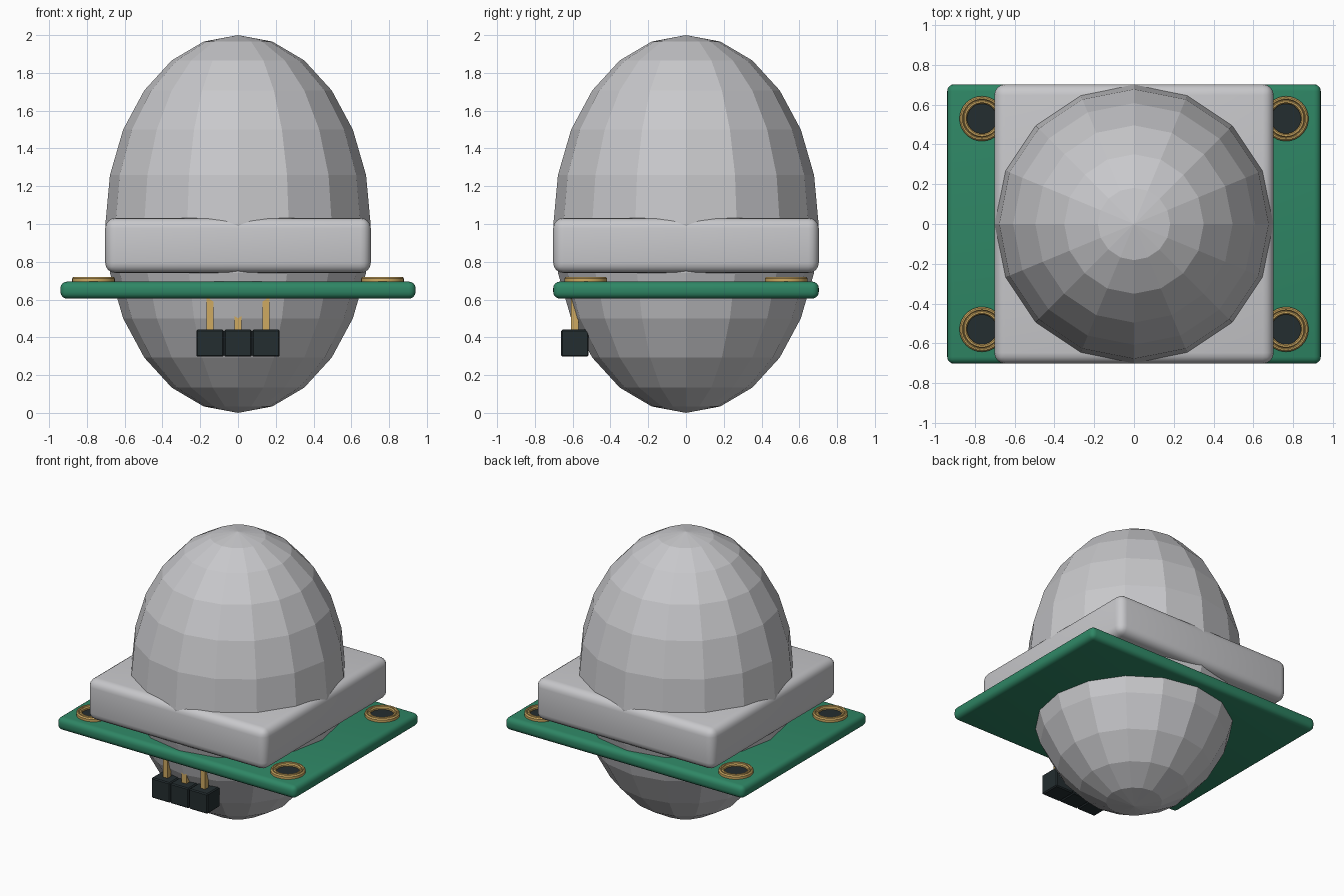
import bpy, bmesh, math
from mathutils import Matrix

if "Cube" in bpy.data.objects:
    bpy.data.objects.remove(bpy.data.objects["Cube"])


def material(name, rgb):
    m = bpy.data.materials.new(name)
    m.diffuse_color = (*rgb, 1)
    m.use_nodes = True
    m.node_tree.nodes["Principled BSDF"].inputs["Base Color"].default_value = m.diffuse_color
    return m


GREY = material("light_grey_plastic", (0.58, 0.58, 0.60))
GREEN = material("board_green", (0.028, 0.24, 0.13))
GOLD = material("gold_metal", (0.62, 0.40, 0.12))
BLACK = material("dark_plastic", (0.017, 0.026, 0.029))


def make_object(name, bm, mat, smooth=None):
    bmesh.ops.recalc_face_normals(bm, faces=bm.faces)
    me = bpy.data.meshes.new(name)
    bm.to_mesh(me)
    bm.free()
    me.materials.append(mat)
    ob = bpy.data.objects.new(name, me)
    bpy.context.collection.objects.link(ob)
    if smooth:
        bpy.ops.object.select_all(action='DESELECT')
        ob.select_set(True)
        bpy.context.view_layer.objects.active = ob
        bpy.ops.object.shade_smooth_by_angle(angle=math.radians(smooth))
    return ob


def box(name, x, y, z, mat, bevel=0.0, segments=1, smooth=None):
    """Box from (min, max) ranges, optionally with rounded edges."""
    bm = bmesh.new()
    bmesh.ops.create_cube(bm, size=1)
    for v in bm.verts:
        for i, (lo, hi) in enumerate((x, y, z)):
            v.co[i] = hi if v.co[i] > 0 else lo
    if bevel:
        bmesh.ops.bevel(bm, geom=bm.edges[:], offset=bevel, segments=segments,
                        profile=0.5, affect='EDGES')
    return make_object(name, bm, mat, smooth)


def lathe(name, profile, centre, mat, sides=32):
    """Closed profile of (radius, height) points spun about a vertical axis."""
    bm = bmesh.new()
    rings = [[bm.verts.new((centre[0] + r * math.cos(a), centre[1] + r * math.sin(a), z))
              for r, z in profile]
             for a in (2 * math.pi * i / sides for i in range(sides))]
    n = len(profile)
    for i in range(sides):
        p, q = rings[i], rings[(i + 1) % sides]
        for j in range(n):
            k = (j + 1) % n
            bm.faces.new((p[j], q[j], q[k], p[k]))
    return make_object(name, bm, mat, 35)


# faceted egg-shaped lens through the board
bm = bmesh.new()
bmesh.ops.create_uvsphere(bm, u_segments=16, v_segments=12, radius=1,
                          matrix=Matrix.Translation((0, 0, 1)) @ Matrix.Diagonal((0.702, 0.702, 1, 1)))
make_object("lens_dome", bm, GREY)

# square housing and circuit board with rounded edges
box("housing", (-0.703, 0.703), (-0.703, 0.703), (0.74, 1.032), GREY, 0.055, 4, 40)
box("circuit_board", (-0.94, 0.94), (-0.703, 0.703), (0.605, 0.695), GREEN, 0.035, 4, 40)

# mounting holes: stepped gold rim with a dark disc inside
RIM = [(0.113, 0.69), (0.113, 0.712), (0.106, 0.72), (0.099, 0.72), (0.094, 0.712),
       (0.089, 0.72), (0.081, 0.72), (0.075, 0.712), (0.075, 0.69)]
for sx, side in ((-1, "left"), (1, "right")):
    for sy, end in ((-1, "front"), (1, "back")):
        c = (sx * 0.765, sy * 0.53)
        lathe(f"hole_rim_{side}_{end}", RIM, c, GOLD)
        bm = bmesh.new()
        bmesh.ops.create_cone(bm, cap_ends=True, segments=32, radius1=0.077, radius2=0.077,
                              depth=0.008, matrix=Matrix.Translation((*c, 0.697)))
        make_object(f"hole_disc_{side}_{end}", bm, BLACK)

# three-pin connector hanging below the board
for i in (-1, 0, 1):
    x = i * 0.148
    box(f"connector_block_{i + 2}", (x - 0.073, x + 0.073), (-0.661, -0.515),
        (0.298, 0.441), BLACK, 0.007)
    box(f"connector_pin_{i + 2}", (x - 0.019, x + 0.019), (-0.608, -0.57),
        (0.40, 0.62), GOLD)
